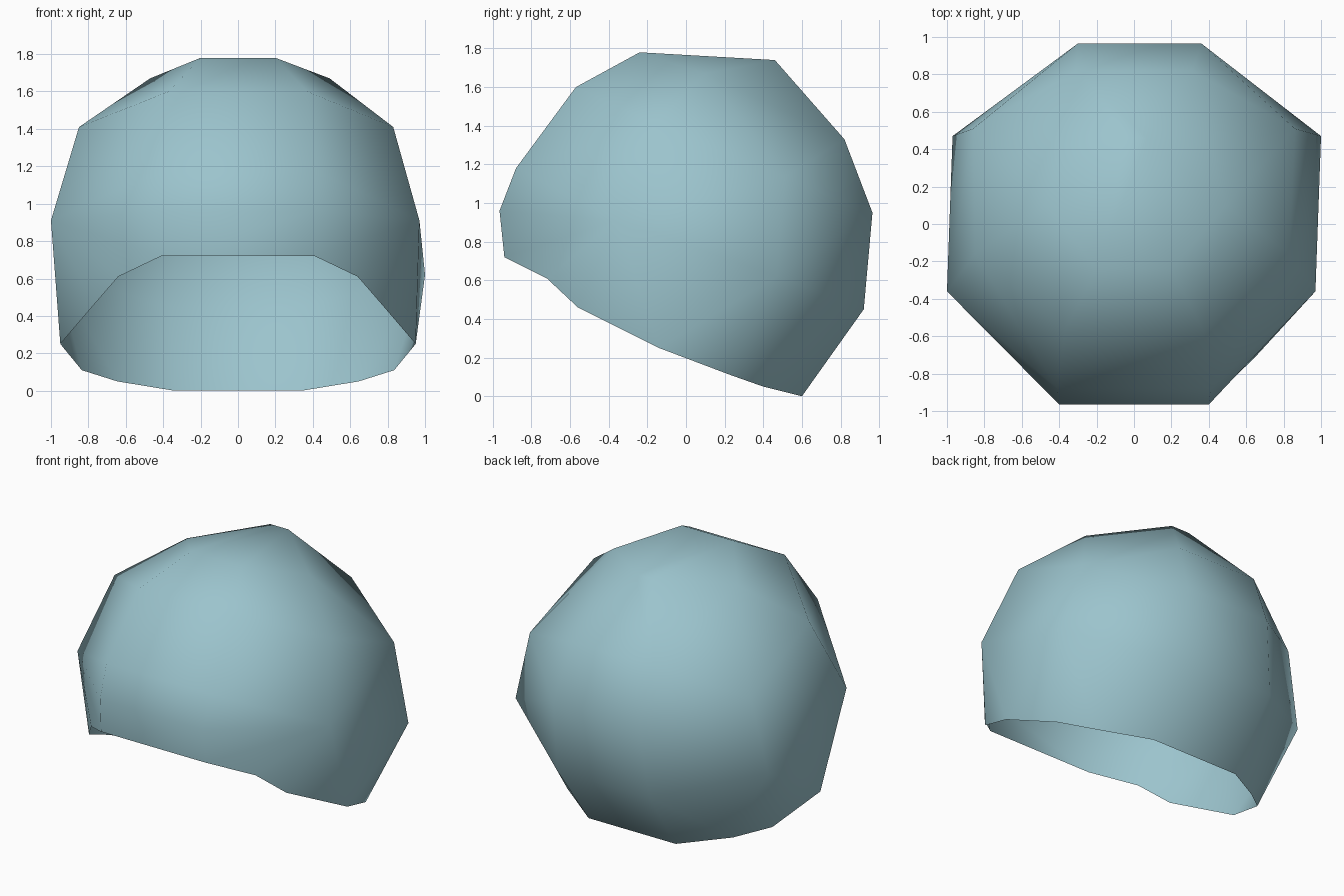
import bpy, bmesh

if "Cube" in bpy.data.objects:
    bpy.data.objects.remove(bpy.data.objects["Cube"])

# Right half of the shell, by column: r = rim, f = front, s = side, b = side back, k = back
# (fourth value, if any: small sideways lean shared by both halves)
pts = {
    "f0": (.41, -.94, .72), "r1": (.64, -.72, .61), "r2": (.77, -.56, .46),
    "r3": (.95, -.14, .25), "r4": (.835, .23, .11), "r5": (.645, .40, .05), "k0": (.34, .60, 0),
    "f1": (.40, -.965, .96), "f2": (.41, -.88, 1.18), "f3": (.37, -.57, 1.60), "f4": (.20, -.24, 1.78),
    "s1": (.985, -.36, .91, -.015), "s2": (.84, -.16, 1.41, -.01), "s3": (.48, .10, 1.67, .01),
    "b1": (.985, .47, .62, .015), "b2": (.86, .51, 1.135),
    "k1": (.36, .92, .45), "k2": (.33, .965, .95, .03), "k3": (.31, .82, 1.33), "k4": (.07, .46, 1.74),
}
side_faces = ["f0 r1 s1 f1", "r1 r2 s1", "r2 r3 s1", "f1 s1 f2", "f2 s1 s2 f3", "f3 s2 s3 f4",
              "r3 b1 s1", "r3 r4 b1", "r4 r5 b1", "r5 k1 b1", "r5 k0 k1",
              "s1 b1 b2 s2", "b1 k1 k2", "b1 k2 b2", "b2 k2 k3", "s2 b2 s3", "b2 k3 s3", "s3 k3 k4"]

bm = bmesh.new()
halves = {}
for side in (1, -1):
    halves[side] = {n: bm.verts.new((side * p[0] + (p[3] if len(p) > 3 else 0), p[1], p[2]))
                    for n, p in pts.items()}
R, L = halves[1], halves[-1]

# Mirrored side panels
for half in (R, L):
    for f in side_faces:
        bm.faces.new([half[n] for n in f.split()])

# Panels that bridge the centre line, front and back
for col, n in (("f", 4), ("k", 4)):
    for i in range(n):
        a, b = f"{col}{i}", f"{col}{i + 1}"
        bm.faces.new((L[a], R[a], R[b], L[b]))

# Crown
bm.faces.new((L["f4"], R["f4"], R["k4"], L["k4"]))
for half in (R, L):
    bm.faces.new((half["f4"], half["s3"], half["k4"]))

bmesh.ops.recalc_face_normals(bm, faces=bm.faces)
crown = max(bm.faces, key=lambda f: f.calc_center_median().z)
if crown.normal.z < 0:
    bmesh.ops.reverse_faces(bm, faces=bm.faces)
for f in bm.faces:
    f.smooth = True

mesh = bpy.data.meshes.new("cap_shell")
bm.to_mesh(mesh)
bm.free()
mat = bpy.data.materials.new("pale teal")
mat.diffuse_color = (.33, .55, .61, 1)
mat.use_nodes = True
mat.node_tree.nodes["Principled BSDF"].inputs["Base Color"].default_value = mat.diffuse_color
mesh.materials.append(mat)
obj = bpy.data.objects.new("cap_shell", mesh)
bpy.context.collection.objects.link(obj)
